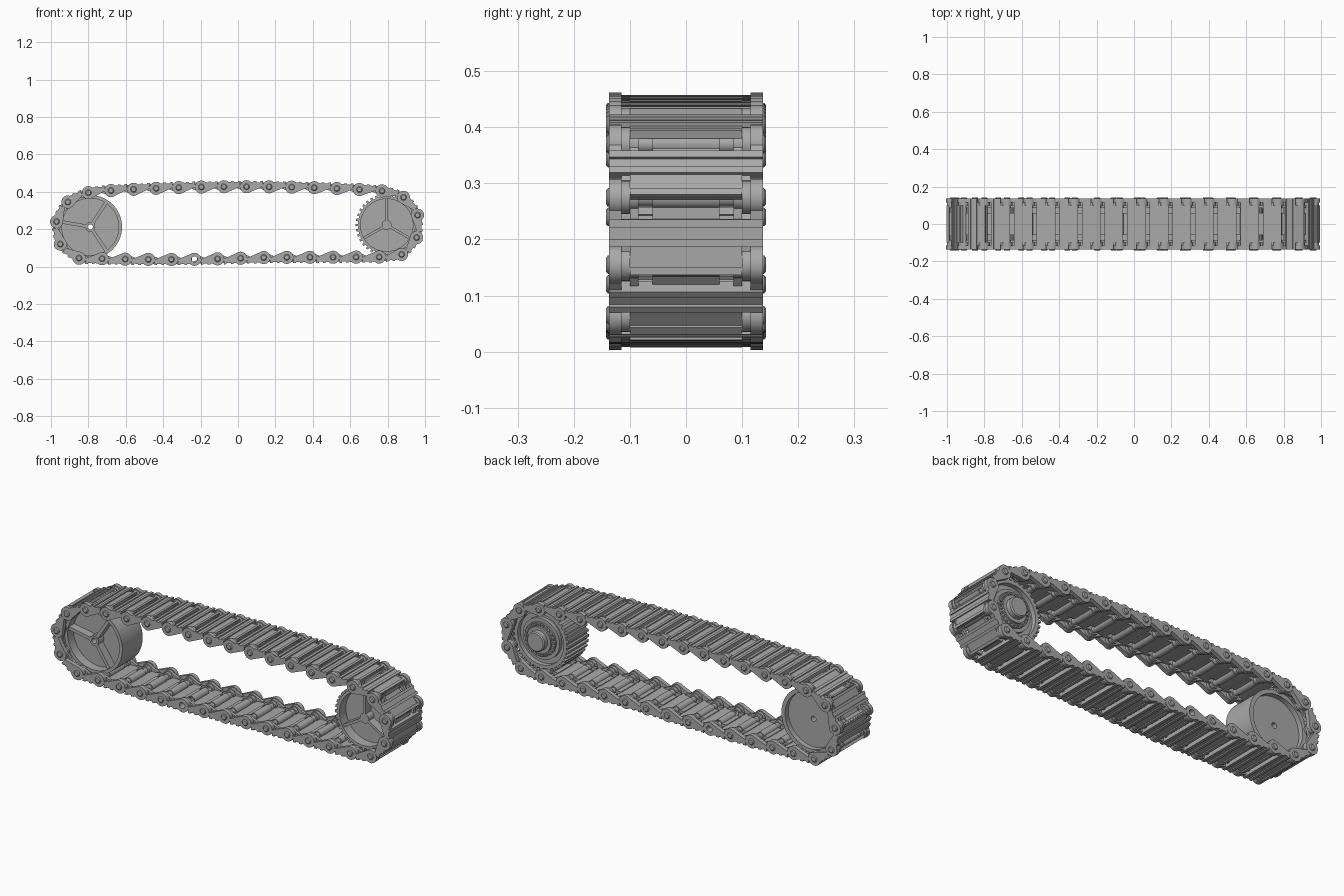
import bpy, bmesh, math
from mathutils import Matrix, Vector

if "Cube" in bpy.data.objects:
    bpy.data.objects.remove(bpy.data.objects["Cube"])

GREY = (0.4, 0.4, 0.4, 1)
steel = bpy.data.materials.new("steel grey")
steel.use_nodes = True
steel.diffuse_color = GREY
steel.node_tree.nodes["Principled BSDF"].inputs["Base Color"].default_value = GREY


def prism(bm, profile, y0, y1, m=Matrix()):
    """Extrude an xz outline from y0 to y1."""
    a, b = ([bm.verts.new(m @ Vector((x, y, z))) for x, z in profile] for y in (y0, y1))
    faces = [bm.faces.new(a), bm.faces.new(b[::-1])]
    for i in range(len(a)):
        faces.append(bm.faces.new((a[i - 1], b[i - 1], b[i], a[i])))
    bmesh.ops.recalc_face_normals(bm, faces=faces)


def box(bm, x0, x1, y0, y1, z0, z1, m=Matrix()):
    prism(bm, [(x0, z0), (x1, z0), (x1, z1), (x0, z1)], y0, y1, m)


def lathe(bm, profile, steps, x=0):
    """Turn (radius, y) points around the y axis; close the loop unless it meets the axis."""
    tmp = bmesh.new()
    vs = [tmp.verts.new((r, y, 0)) for r, y in profile]
    start = 1 if profile[0][0] == 0 else 0
    es = [tmp.edges.new((vs[i - 1], vs[i])) for i in range(start, len(vs))]
    bmesh.ops.spin(tmp, geom=vs + es, axis=(0, 1, 0), cent=(0, 0, 0),
                   angle=math.tau, steps=steps)
    bmesh.ops.remove_doubles(tmp, verts=tmp.verts[:], dist=0.0001)
    bmesh.ops.recalc_face_normals(tmp, faces=tmp.faces[:])
    bmesh.ops.translate(tmp, verts=tmp.verts[:], vec=(x, 0, 0))
    me = bpy.data.meshes.new("temporary")
    tmp.to_mesh(me)
    tmp.free()
    bm.from_mesh(me)
    bpy.data.meshes.remove(me)


def tube(bm, r0, r1, y0, y1, x=0, steps=20):
    lathe(bm, [(r0, y0), (r1, y0), (r1, y1), (r0, y1)], steps, x)


def make_mesh(bm, name):
    me = bpy.data.meshes.new(name)
    bm.to_mesh(me)
    bm.free()
    me.materials.append(steel)
    me.shade_smooth()
    me.set_sharp_from_angle(angle=math.radians(32))
    return me


def place(name, me, matrix):
    ob = bpy.data.objects.new(name, me)
    ob.matrix_world = matrix
    bpy.context.collection.objects.link(ob)


# Pivot path, counter-clockwise from the lower left
pivots = []
N = 13
for i in range(N + 1):
    t = i / N
    pivots.append((-0.85 + 1.605 * t, 0.045 + 0.006 * t - 0.009 * math.sin(math.pi * min(1, t * 1.6))))
pivots += [(0.875, 0.065), (0.955, 0.155), (0.96, 0.275), (0.885, 0.37)]
pivots += [(0.77 - 1.57 * i / N, 0.395 + 0.032 * math.sin(math.pi * (i + 0.8) / (N + 0.8)) ** 0.7)
           for i in range(N + 1)]
pivots += [(-0.91, 0.345), (-0.97, 0.24), (-0.95, 0.12)]
P = 0.122

# Track link: x runs from pivot to pivot, z points outward
bm = bmesh.new()
prism(bm, [(-.018, .016), (-.018, .024), (.08, .024), (.08, 0), (.03, 0)], -.1, .1)
box(bm, .035, .083, -.137, .137, .002, .024)
for x, half in ((-.01, .1), (.04, .137), (.076, .137)):
    box(bm, x - .007, x + .007, -half, half, .022, .03)
# centre finger and knuckle
box(bm, .078, P - .014, -.06, .06, -.004, .01)
tube(bm, .016, .021, -.06, .06, P)
for s in (-1, 1):
    # inner ear on the trailing pivot
    y0, y1 = sorted((s * .1, s * .115))
    prism(bm, [(.014, -.024), (.014, .016), (.06, .022), (.06, -.004)], y0, y1)
    tube(bm, .016, .03, y0, y1)
    # side finger beside the drive window
    y0, y1 = sorted((s * .085, s * .1))
    box(bm, .078, P - .014, y0, y1, -.006, .014)
    tube(bm, .016, .024, y0, y1, P)
    # tapered outer ear with a round boss on the leading pivot
    y0, y1 = sorted((s * .115, s * .137))
    prism(bm, [(.034, 0), (.034, .02), (P - .012, .027), (P - .016, .012),
               (P - .016, -.012), (P - .012, -.032)], y0, y1)
    tube(bm, .016, .035, y0, y1, P)
link_mesh = make_mesh(bm, "track_link")

# Hinge pin with rounded heads
bm = bmesh.new()
lathe(bm, [(0, -.143), (.012, -.143), (.0165, -.139), (.0165, .139), (.012, .143), (0, .143)], 16)
pin_mesh = make_mesh(bm, "hinge_pin")

for i, (x, z) in enumerate(pivots):
    bx, bz = pivots[(i + 1) % len(pivots)]
    d = Vector((bx - x, 0, bz - z))
    length = d.length
    d.normalize()
    n = Vector((d.z, 0, -d.x))
    rot = Matrix((d, n.cross(d), n)).transposed().to_4x4()
    place(f"track_link_{i + 1}", link_mesh,
          Matrix.Translation((x, 0, z)) @ rot @ Matrix.Diagonal((length / P, 1, 1, 1)))
    if i != 5:  # one joint is left open
        place(f"hinge_pin_{i + 1}", pin_mesh, Matrix.Translation((x, 0, z)))


def spokes(bm, angles, r0, r1, half, y0, y1):
    for a in angles:
        box(bm, r0, r1, y0, y1, -half, half, Matrix.Rotation(-math.radians(a), 4, 'Y'))


# Smooth idler wheel: dished front with three spokes, shallow recess behind
bm = bmesh.new()
lathe(bm, [(.014, -.08), (.026, -.08), (.026, -.035), (.152, -.035), (.152, -.085), (.17, -.085),
           (.17, .085), (.148, .085), (.148, .058), (.014, .058)], 56)
spokes(bm, (170, 57, -56), .022, .156, .009, -.078, -.03)
place("idler_wheel", make_mesh(bm, "idler_wheel"), Matrix.Translation((-.79, 0, .212)))

# Drive sprocket: toothed rim, dished front, stepped hub behind
bm = bmesh.new()
lathe(bm, [(0, -.075), (.026, -.075), (.026, -.03), (.14, -.03), (.14, -.085), (.154, -.085),
           (.154, .085), (.135, .085), (.135, .06), (.108, .06), (.108, .08), (.09, .08),
           (.09, .09), (.07, .09), (.07, .1), (.052, .1), (.052, .125), (.046, .13), (0, .13)], 56)
spokes(bm, (90, 210, 330), .02, .145, .007, -.075, -.025)
spokes(bm, [i * 10 for i in range(36)], .15, .166, .0065, -.085, .085)
# small bolts around the hub step
spokes(bm, [i * 15 for i in range(24)], .074, .086, .005, .088, .097)
place("drive_sprocket", make_mesh(bm, "drive_sprocket"), Matrix.Translation((.795, 0, .222)))
